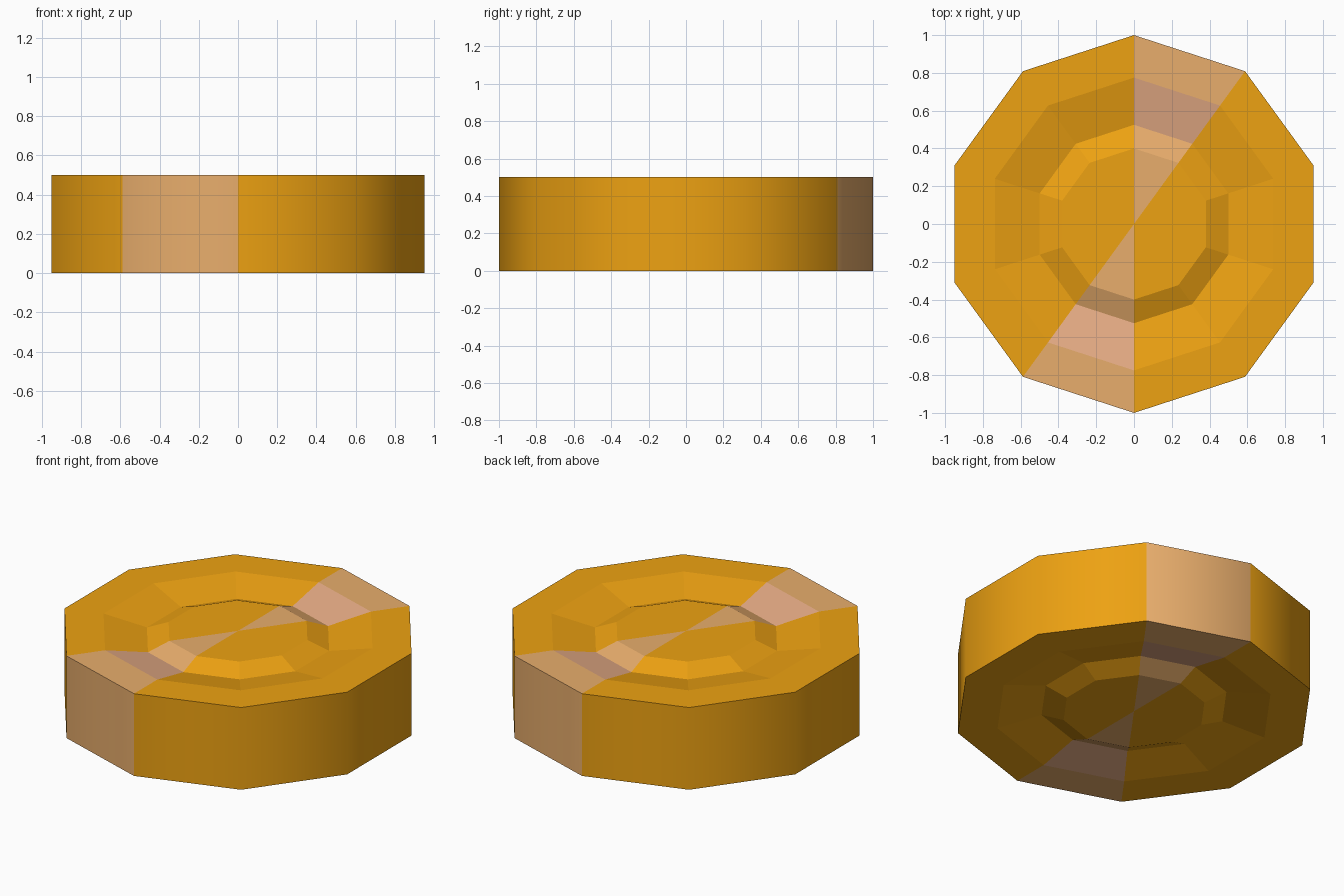
import bpy, bmesh
from math import cos, sin, radians

if "Cube" in bpy.data.objects:
    bpy.data.objects.remove(bpy.data.objects["Cube"])

SIDES = 10
STRIPE = (1, 6)              # opposite sectors carrying the pale stripe
# (radius, height) from top centre, over the rim, to bottom centre
TOP = [(0.40, 0.50), (0.525, 0.45), (0.775, 0.50), (1.0, 0.50)]
PROFILE = TOP + [(r, 0.50 - z) for r, z in reversed(TOP)]
GROOVE_BANDS = (1, 5)        # outer groove slopes, top and bottom
SIDE_BAND = 3


def material(name, colour):
    mat = bpy.data.materials.new(name)
    mat.diffuse_color = (*colour, 1)
    mat.use_nodes = True
    mat.node_tree.nodes["Principled BSDF"].inputs["Base Color"].default_value = mat.diffuse_color
    return mat


bm = bmesh.new()
rings = []
for r, z in PROFILE:
    angles = [radians(18 + 36 * i) for i in range(SIDES)]
    rings.append([bm.verts.new((r * cos(a), r * sin(a), z)) for a in angles])
top_centre = bm.verts.new((0, 0, 0.50))
bottom_centre = bm.verts.new((0, 0, 0))

for i in range(SIDES):
    j = (i + 1) % SIDES
    stripe = 1 if i in STRIPE else 0
    # centre triangles
    bm.faces.new((top_centre, rings[0][i], rings[0][j])).material_index = stripe
    bm.faces.new((bottom_centre, rings[-1][j], rings[-1][i])).material_index = stripe
    # groove slopes, flat border and outer wall
    for k in range(len(rings) - 1):
        a, b = rings[k], rings[k + 1]
        face = bm.faces.new((a[i], b[i], b[j], a[j]))
        face.material_index = 2 if stripe and k in GROOVE_BANDS else stripe
        face.smooth = k == SIDE_BAND

# crisp rims where the wall meets top and bottom
for edge in bm.edges:
    if len({f.smooth for f in edge.link_faces}) > 1:
        edge.smooth = False

mesh = bpy.data.meshes.new("grooved_disc")
bm.to_mesh(mesh)
bm.free()
mesh.materials.append(material("golden_orange", (0.85, 0.36, 0.006)))
mesh.materials.append(material("pale_stripe", (0.81, 0.42, 0.15)))
mesh.materials.append(material("mauve_stripe", (0.81, 0.42, 0.24)))
disc = bpy.data.objects.new("grooved_disc", mesh)
bpy.context.collection.objects.link(disc)
